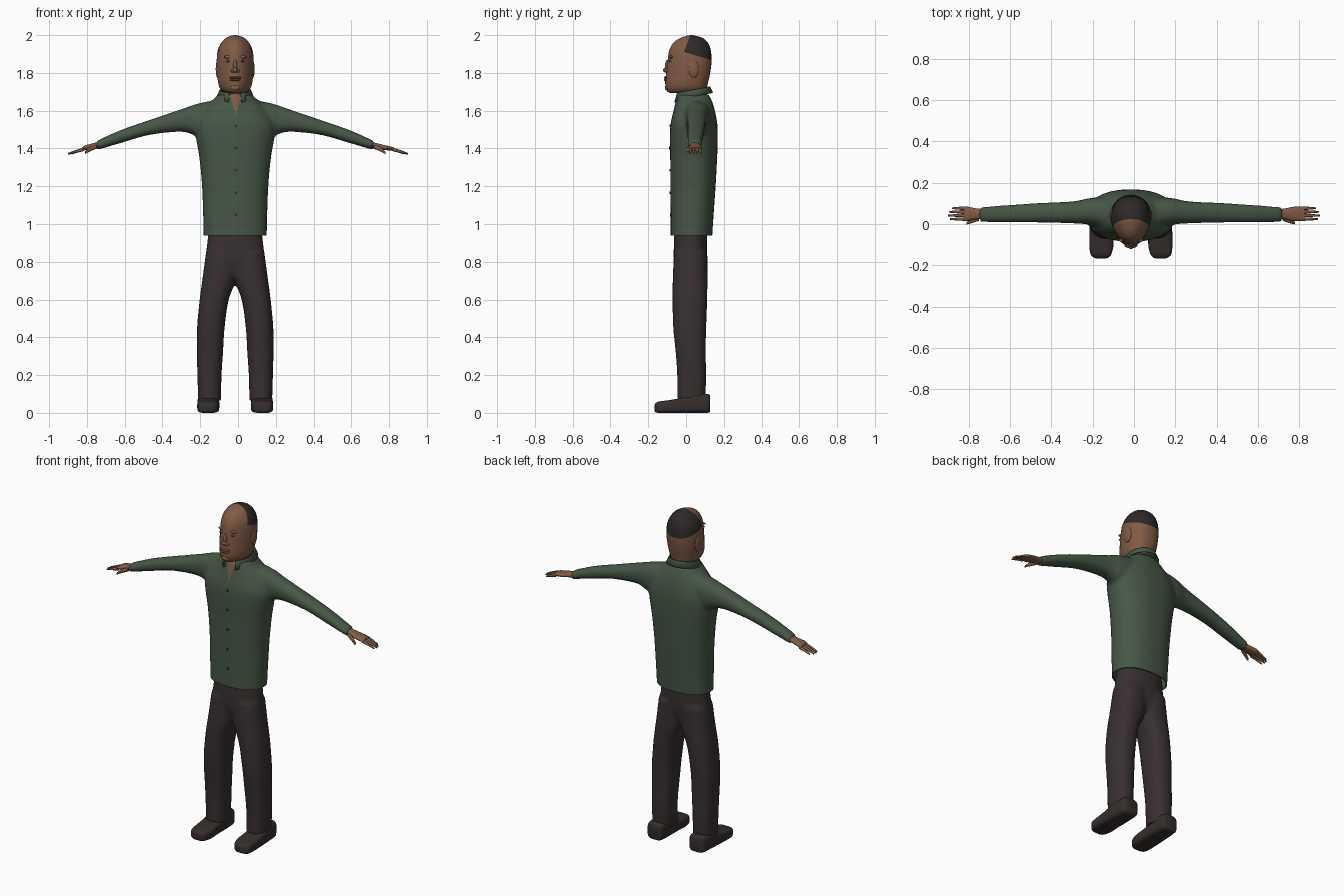
import bpy, bmesh, math
from mathutils import Vector, Matrix

if "Cube" in bpy.data.objects:
    bpy.data.objects.remove(bpy.data.objects["Cube"], do_unlink=True)

CENTRE = -0.015  # the body stands slightly to its right


def material(name, r, g, b):
    m = bpy.data.materials.new(name)
    m.use_nodes = True
    m.diffuse_color = (r, g, b, 1)
    bsdf = m.node_tree.nodes["Principled BSDF"]
    bsdf.inputs["Base Color"].default_value = (r, g, b, 1)
    bsdf.inputs["Roughness"].default_value = 0.8
    return m


SKIN = material("brown skin", 0.22, 0.105, 0.06)
LIP = material("lip brown", 0.17, 0.075, 0.05)
SHIRT = material("green cloth", 0.062, 0.095, 0.062)
TROUSER = material("dark brown cloth", 0.04, 0.029, 0.029)
SHOE = material("shoe leather", 0.036, 0.027, 0.026)
HAIR = material("black hair", 0.027, 0.022, 0.022)
EYE = material("grey eye", 0.16, 0.14, 0.12)


def smooth_rows(rows, k=4):
    """Catmull-Rom interpolation between section rows."""
    out = []
    for i in range(len(rows) - 1):
        p0, p1 = rows[max(i - 1, 0)], rows[i]
        p2, p3 = rows[i + 1], rows[min(i + 2, len(rows) - 1)]
        for j in range(k):
            t = j / k
            out.append([b + 0.5 * t * (c - a + t * (2*a - 5*b + 4*c - d + t * (3*(b - c) + d - a)))
                        for a, b, c, d in zip(p0, p1, p2, p3)])
    return out + [list(rows[-1])]


def loft(bm, axis, rows, side=1, n=28, power=2.3, taper=0, k=4):
    """Rows are (position on axis, low and high of the two other axes)."""
    rings = []
    for t, a0, a1, b0, b1 in smooth_rows(rows, k):
        ring = []
        for i in range(n):
            ang = math.tau * i / n
            c, s = math.cos(ang), math.sin(ang)
            u = math.copysign(abs(c) ** (2 / power), c) * (1 - taper * max(0, -s))
            v = math.copysign(abs(s) ** (2 / power), s)
            a, b = (a0 + a1 + u * (a1 - a0)) / 2, (b0 + b1 + v * (b1 - b0)) / 2
            x, y, z = {"x": (t, a, b), "y": (a, t, b), "z": (a, b, t)}[axis]
            ring.append(bm.verts.new((x * side, y, z)))
        rings.append(ring)
    for r, q in zip(rings, rings[1:]):
        for i in range(n):
            bm.faces.new((r[i], r[(i + 1) % n], q[(i + 1) % n], q[i]))
    bm.faces.new(rings[0])
    bm.faces.new(rings[-1])
    bmesh.ops.recalc_face_normals(bm, faces=bm.faces)


def ball(bm, centre, radii):
    mat = Matrix.Translation(centre) @ Matrix.Diagonal((*radii, 1))
    bmesh.ops.create_uvsphere(bm, u_segments=16, v_segments=10, radius=1, matrix=mat)


def make(name, bm, *mats):
    me = bpy.data.meshes.new(name)
    bm.to_mesh(me)
    bm.free()
    for m in mats:
        me.materials.append(m)
    ob = bpy.data.objects.new(name, me)
    ob.location.x = CENTRE
    bpy.context.collection.objects.link(ob)
    bpy.ops.object.select_all(action="DESELECT")
    ob.select_set(True)
    bpy.context.view_layer.objects.active = ob
    bpy.ops.object.shade_smooth_by_angle(angle=math.radians(45))
    return ob


def fused(bm, voxel, repeat):
    """Melt overlapping lofts into one smooth skin."""
    ob = make("fuse_helper", bm)
    rm = ob.modifiers.new("fuse", "REMESH")
    rm.mode, rm.voxel_size = "VOXEL", voxel
    sm = ob.modifiers.new("relax", "SMOOTH")
    sm.factor, sm.iterations = 0.5, repeat
    deps = bpy.context.evaluated_depsgraph_get()
    out = bmesh.new()
    out.from_mesh(ob.evaluated_get(deps).to_mesh())
    bpy.data.objects.remove(ob, do_unlink=True)
    return out


def cut(bm, co, no, clear=False):
    bmesh.ops.bisect_plane(bm, geom=bm.verts[:] + bm.edges[:] + bm.faces[:], dist=1e-5,
                           plane_co=co, plane_no=no, clear_inner=clear)


def front_y(ob, x, z):
    return ob.ray_cast(Vector((x, -1, z)), Vector((0, 1, 0)))[1].y


# Shirt: body and sleeves in one skin
bm = bmesh.new()
body = [(0.90, 0.168, -0.082, 0.137), (1.0, 0.169, -0.082, 0.143), (1.2, 0.176, -0.083, 0.157),
        (1.35, 0.190, -0.084, 0.165), (1.45, 0.207, -0.086, 0.168), (1.53, 0.212, -0.082, 0.166),
        (1.60, 0.170, -0.066, 0.153), (1.65, 0.125, -0.055, 0.138), (1.69, 0.085, -0.048, 0.118)]
loft(bm, "z", [(z, -w, w, f, b) for z, w, f, b in body])
sleeve = [(0.08, -0.03, 0.13, 1.49, 1.66), (0.19, -0.005, 0.127, 1.465, 1.640),
          (0.28, 0.003, 0.110, 1.488, 1.610), (0.45, 0.007, 0.102, 1.472, 1.552),
          (0.60, 0.007, 0.092, 1.430, 1.500), (0.735, 0.010, 0.083, 1.390, 1.440)]
for side in (1, -1):
    loft(bm, "x", sleeve, side)
bm = fused(bm, 0.011, 7)
cut(bm, (0, 0, 0.94), (0, 0, 1), clear=True)
tip = Vector((0.003, 0, 1.58))
for side in (1, -1):
    cut(bm, tip, (1, 0, -0.3 * side))
for f in bm.faces:  # open neck shows skin
    d = f.calc_center_median() - tip
    f.material_index = int(d.y < 0.03 and abs(d.x) < 0.3 * d.z)
shirt = make("shirt", bm, SHIRT, SKIN)
thick = shirt.modifiers.new("cloth", "SOLIDIFY")
thick.thickness = 0.006

# Shirt collar: open band, flared down to two points at the front
bm = bmesh.new()
rows = []
for i in range(25):
    ang = math.radians(-68 + 316 * i / 24)
    c, s = math.cos(ang), math.sin(ang)
    high = 1.705 + 0.018 * s
    point = max(0, -s) ** 3
    rows.append([bm.verts.new((r * c, 0.04 + (r + 0.005) * s * (1 + point * 0.1), z))
                 for r, z in ((0.072, high - 0.03), (0.076, high), (0.081, high + 0.002),
                              (0.094, high - 0.03 - 0.02 * point))])
for a, b in zip(rows, rows[1:]):
    for j in range(3):
        bm.faces.new((a[j], b[j], b[j + 1], a[j + 1]))
collar = make("collar", bm, SHIRT)
collar.modifiers.new("cloth", "SOLIDIFY").thickness = 0.004

# Buttons down the front
bm = bmesh.new()
for i in range(5):
    z = 1.52 - 0.118 * i
    spot = Matrix.Translation((0.003, front_y(shirt, 0.003, z), z))
    bmesh.ops.create_cone(bm, cap_ends=True, segments=12, radius1=0.007, radius2=0.007,
                          depth=0.008, matrix=spot @ Matrix.Rotation(math.pi / 2, 4, "X"))
make("buttons", bm, HAIR)

# Trousers: hips and both legs in one skin
bm = bmesh.new()
loft(bm, "z", [(0.72, -0.09, 0.09, -0.04, 0.09), (0.80, -0.152, 0.152, -0.064, 0.11),
               (0.90, -0.148, 0.148, -0.064, 0.112), (0.98, -0.138, 0.138, -0.06, 0.112)])
leg = [(0.065, 0.075, 0.196, -0.046, 0.102), (0.2, 0.072, 0.200, -0.047, 0.107),
       (0.32, 0.064, 0.203, -0.055, 0.104), (0.45, 0.056, 0.202, -0.068, 0.107),
       (0.6, 0.034, 0.188, -0.072, 0.112), (0.72, -0.01, 0.172, -0.070, 0.114),
       (0.85, -0.02, 0.155, -0.064, 0.113)]
for side in (1, -1):
    loft(bm, "z", leg, side)
make("trousers", fused(bm, 0.011, 4), TROUSER)

# Shoes: rounded blocks, high at the heel and low at the toe
shoe = [(0.128, 0.100, 0.176, 0.008, 0.092), (0.115, 0.090, 0.190, 0, 0.100),
        (0.05, 0.084, 0.198, 0, 0.100), (-0.03, 0.086, 0.200, 0, 0.078),
        (-0.10, 0.084, 0.201, 0, 0.066), (-0.145, 0.094, 0.196, 0, 0.060),
        (-0.162, 0.108, 0.180, 0.004, 0.050), (-0.166, 0.118, 0.170, 0.010, 0.042)]
for side, name in ((1, "left_shoe"), (-1, "right_shoe")):
    bm = bmesh.new()
    loft(bm, "y", shoe, side, power=4, k=3)
    make(name, bm, SHOE)

# Hands: palm, four fingers and a drooping thumb
for side, name, reach in ((1, "left_hand", 0.915), (-1, "right_hand", 0.885)):
    bm = bmesh.new()
    knuckle = reach - 0.085
    loft(bm, "x", [(0.70, 0.024, 0.070, 1.405, 1.440), (0.75, 0.022, 0.076, 1.398, 1.428),
                   (0.79, 0.014, 0.084, 1.392, 1.418), (knuckle + 0.01, 0.015, 0.085, 1.387, 1.406)],
         side, n=16)
    for i in range(4):
        y = 0.024 + 0.0175 * i
        end = reach - (0.008, 0, 0.004, 0.02)[i]
        loft(bm, "x", [(knuckle, y - 0.009, y + 0.009, 1.386, 1.405),
                       ((knuckle + end) / 2, y - 0.007, y + 0.007, 1.378, 1.393),
                       (end, y - 0.004, y + 0.004, 1.368, 1.376)], side, n=10, k=3)
    loft(bm, "x", [(0.735, 0.016, 0.036, 1.398, 1.420), (0.77, 0.004, 0.022, 1.383, 1.407),
                   (0.795, -0.002, 0.011, 1.370, 1.385)], side, n=10)
    make(name, bm, SKIN)

# Neck
bm = bmesh.new()
loft(bm, "z", [(1.58, -0.066, 0.066, -0.02, 0.10), (1.74, -0.064, 0.064, -0.02, 0.108)])
make("neck", bm, SKIN)

# Head: egg narrowing to the face, hair coloured behind two cut planes
skull = [(1.693, 0.045, -0.082, 0.100), (1.702, 0.066, -0.099, 0.108), (1.725, 0.084, -0.108, 0.112),
         (1.76, 0.092, -0.110, 0.119), (1.80, 0.096, -0.105, 0.128), (1.86, 0.098, -0.098, 0.135),
         (1.92, 0.092, -0.088, 0.131), (1.96, 0.073, -0.066, 0.115), (1.985, 0.049, -0.030, 0.088),
         (1.997, 0.020, 0.008, 0.050), (2.0, 0.004, 0.026, 0.034)]
bm = bmesh.new()
loft(bm, "z", [(z, -w, w, f, b) for z, w, f, b in skull], n=36, taper=0.32)
planes = [(Vector((0, 0.012, 1.97)), Vector((0, 1, -0.4))), (Vector((0, 0, 1.908)), Vector((0, 0.3, 1)))]
for co, no in planes:
    cut(bm, co, no)
for f in bm.faces:
    f.material_index = int(all((f.calc_center_median() - co).dot(no) > 0 for co, no in planes))
head = make("head", bm, SKIN, HAIR)

# Ears, nose and brow ridge
bm = bmesh.new()
for side in (1, -1):
    ball(bm, (0.093 * side, 0.04, 1.82), (0.010, 0.027, 0.046))
    ball(bm, (0.036 * side, front_y(head, 0.036, 1.884) + 0.004, 1.884), (0.024, 0.009, 0.008))
    ball(bm, (0.014 * side, -0.103, 1.811), (0.010, 0.011, 0.009))
ball(bm, (0, -0.098, 1.836), (0.011, 0.014, 0.034))
ball(bm, (0, -0.108, 1.815), (0.013, 0.014, 0.013))
ball(bm, (0, -0.100, 1.722), (0.026, 0.012, 0.016))
make("ears_nose_and_brow", bm, SKIN)

# Lips
bm = bmesh.new()
for z, w in ((1.775, 0.032), (1.763, 0.028)):
    ball(bm, (0, -0.104, z), (w, 0.013, 0.007))
make("lips", bm, LIP)

# Eyes and pupils
for name, radii, mat, lift in (("eyes", (0.014, 0.005, 0.006), EYE, 0), ("pupils", (0.005, 0.003, 0.005), HAIR, 0.003)):
    bm = bmesh.new()
    for side in (1, -1):
        ball(bm, (0.037 * side, front_y(head, 0.037, 1.862) - lift, 1.862), radii)
    make(name, bm, mat)
